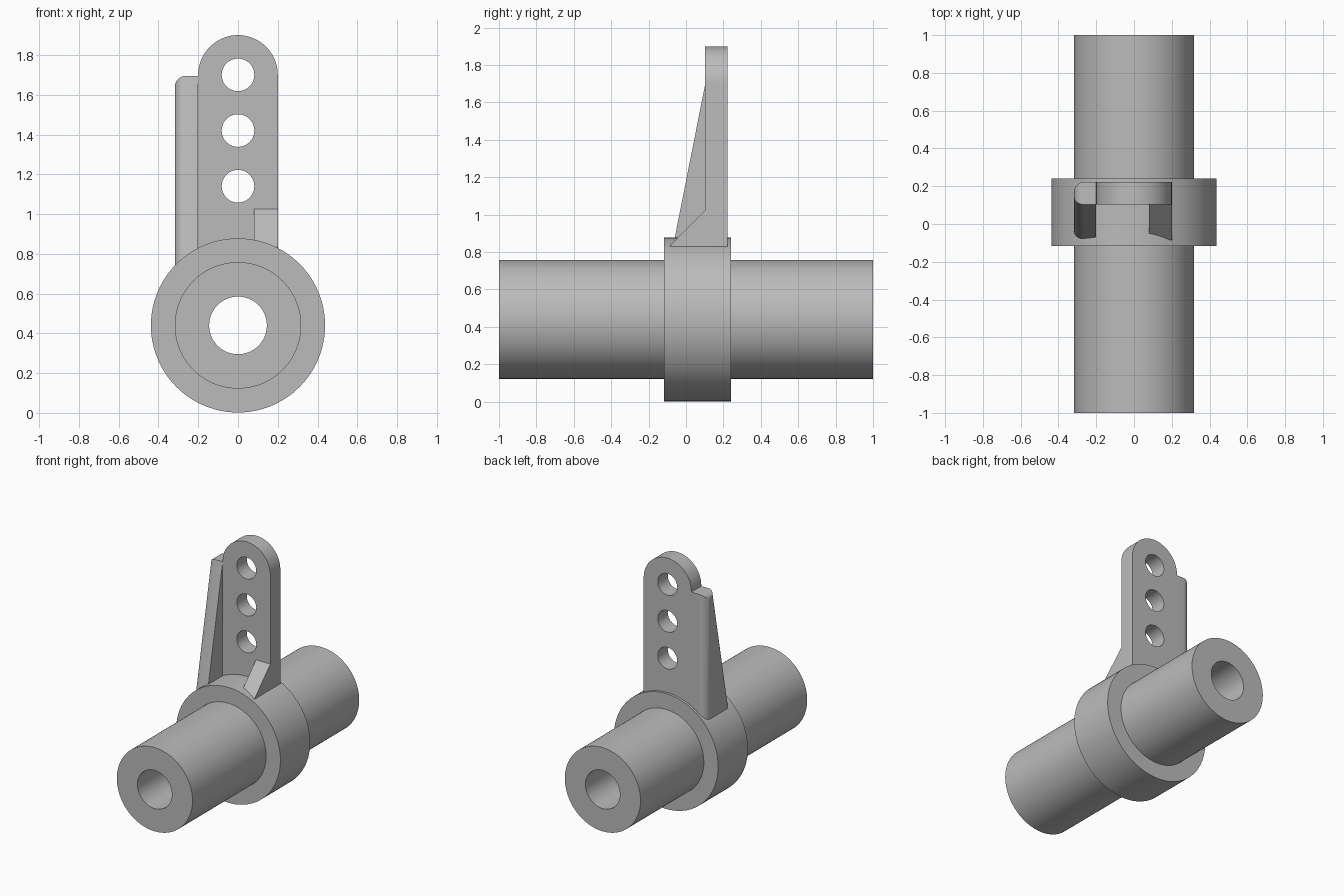
import bpy, bmesh, math
from mathutils import Matrix, Vector

cube = bpy.data.objects.get("Cube")
if cube:
    bpy.data.objects.remove(cube)

grey = bpy.data.materials.new("plain_grey")
grey.use_nodes = True
colour = (0.5, 0.5, 0.5, 1)
grey.diffuse_color = colour
next(n for n in grey.node_tree.nodes if n.type == 'BSDF_PRINCIPLED').inputs["Base Color"].default_value = colour

AXIS_Z = 0.44
PLATE_FRONT, PLATE_BACK = 0.102, 0.222
HALF = 0.2


def add_object(name, mesh):
    obj = bpy.data.objects.new(name, mesh)
    bpy.context.collection.objects.link(obj)
    mesh.materials.clear()
    mesh.materials.append(grey)
    bpy.ops.object.select_all(action='DESELECT')
    obj.select_set(True)
    bpy.context.view_layer.objects.active = obj
    bpy.ops.object.shade_smooth_by_angle(angle=math.radians(30))
    return obj


def from_bmesh(name, bm):
    bmesh.ops.recalc_face_normals(bm, faces=bm.faces[:])
    mesh = bpy.data.meshes.new(name)
    bm.to_mesh(mesh)
    bm.free()
    return add_object(name, mesh)


def side_prism(profile, x0, x1):
    """Extrude a (y, z) profile along x."""
    bm = bmesh.new()
    face = bm.faces.new([bm.verts.new((x0, y, z)) for y, z in profile])
    ext = bmesh.ops.extrude_face_region(bm, geom=[face])
    moved = [v for v in ext["geom"] if isinstance(v, bmesh.types.BMVert)]
    bmesh.ops.translate(bm, verts=moved, vec=(x1 - x0, 0, 0))
    return bm


# Hollow shaft with its central collar, turned around the y axis
def turned_hub():
    bore, shaft, collar = 0.145, 0.318, 0.438
    front, back = -0.117, 0.24
    profile = [(bore, -1), (shaft, -1), (shaft, front), (collar, front),
               (collar, back), (shaft, back), (shaft, 1), (bore, 1)]
    bm = bmesh.new()
    segments = 96
    rings = []
    for i in range(segments):
        a = 2 * math.pi * i / segments
        rings.append([bm.verts.new((r * math.sin(a), y, AXIS_Z + r * math.cos(a)))
                      for r, y in profile])
    n = len(profile)
    for i, ring in enumerate(rings):
        nxt = rings[(i + 1) % segments]
        for j in range(n):
            k = (j + 1) % n
            bm.faces.new((ring[j], ring[k], nxt[k], nxt[j]))
    return from_bmesh("shaft_and_collar", bm)


# Upright arm with a round top and three through holes
def arc(cx, cz, r, start, end, steps):
    return [(cx + r * math.cos(start + (end - start) * i / steps),
             cz + r * math.sin(start + (end - start) * i / steps))
            for i in range(steps + 1)]


def upright_arm():
    top = 1.70
    outlines = [[(-HALF, 0.7), (HALF, 0.7)] + arc(0, top, HALF, 0, math.pi, 40)]
    for z in (1.70, 1.42, 1.14):
        outlines.append(arc(0, z, 0.082, 0, 2 * math.pi, 48)[:-1])
    curve = bpy.data.curves.new("arm_outline", 'CURVE')
    curve.dimensions = '2D'
    curve.fill_mode = 'BOTH'
    curve.extrude = (PLATE_BACK - PLATE_FRONT) / 2
    for points in outlines:
        spline = curve.splines.new('POLY')
        spline.points.add(len(points) - 1)
        for p, (x, z) in zip(spline.points, points):
            p.co = (x, z, 0, 1)
        spline.use_cyclic_u = True
    helper = bpy.data.objects.new("arm_outline", curve)
    bpy.context.collection.objects.link(helper)
    graph = bpy.context.evaluated_depsgraph_get()
    mesh = bpy.data.meshes.new_from_object(helper.evaluated_get(graph))
    bpy.data.objects.remove(helper)
    mesh.transform(Matrix.Translation((0, (PLATE_FRONT + PLATE_BACK) / 2, 0))
                   @ Matrix.Rotation(math.pi / 2, 4, 'X'))
    bm = bmesh.new()
    bm.from_mesh(mesh)
    bmesh.ops.remove_doubles(bm, verts=bm.verts[:], dist=1e-5)
    return from_bmesh("upright_arm", bm)


# Tall tapering rib on the right, its outer edges rounded
def side_rib():
    outer = -0.318
    bm = side_prism([(PLATE_BACK, 0.7), (PLATE_BACK, 1.695),
                     (PLATE_FRONT, 1.695), (-0.095, 0.7)], -HALF, outer)
    edges = [e for e in bm.edges
             if all(abs(v.co.x - outer) < 1e-4 for v in e.verts)
             and max(v.co.z for v in e.verts) > 1]
    bmesh.ops.bevel(bm, geom=edges, offset=0.055, segments=8, profile=0.5,
                    affect='EDGES', clamp_overlap=True)
    return from_bmesh("side_rib", bm)


# Small sloping gusset at the front left foot of the arm
def foot_gusset():
    bm = side_prism([(PLATE_FRONT, 0.75), (PLATE_FRONT, 1.025),
                     (-0.085, 0.835), (-0.085, 0.75)], 0.08, HALF)
    return from_bmesh("foot_gusset", bm)


turned_hub()
upright_arm()
side_rib()
foot_gusset()
